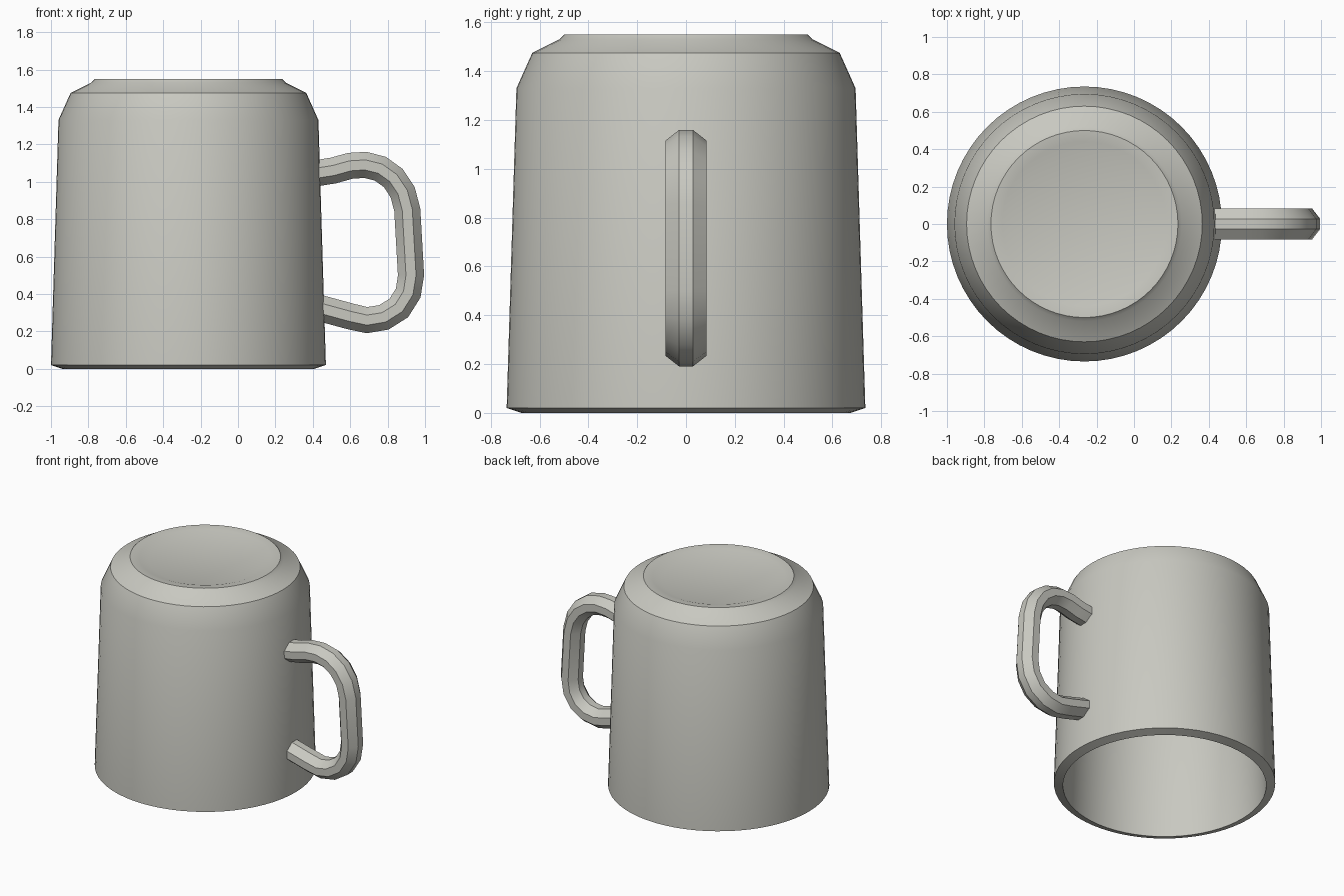
import bpy, bmesh, math
from mathutils import Vector

cube = bpy.data.objects.get("Cube")
if cube:
    bpy.data.objects.remove(cube, do_unlink=True)

clay = bpy.data.materials.new("warm light grey")
clay.use_nodes = True
colour = (0.58, 0.58, 0.53, 1)
clay.diffuse_color = colour
clay.node_tree.nodes["Principled BSDF"].inputs["Base Color"].default_value = colour

AXIS_X = -0.265
SEGMENTS = 64


def finish(bm, name, location=(0, 0, 0)):
    bmesh.ops.recalc_face_normals(bm, faces=bm.faces[:])
    mesh = bpy.data.meshes.new(name)
    bm.to_mesh(mesh)
    bm.free()
    obj = bpy.data.objects.new(name, mesh)
    obj.location = location
    bpy.context.collection.objects.link(obj)
    mesh.materials.append(clay)
    bpy.ops.object.select_all(action='DESELECT')
    obj.select_set(True)
    bpy.context.view_layer.objects.active = obj
    bpy.ops.object.shade_smooth_by_angle(angle=math.radians(30))
    return obj


# Upturned cup: recessed foot, outer wall, slanted rim, inner wall and floor
profile = [(0, 1.525), (0.38, 1.525), (0.44, 1.545), (0.50, 1.55), (0.52, 1.53),
           (0.63, 1.475), (0.695, 1.33), (0.735, 0.02),
           (0.675, 0), (0.64, 1.3), (0.58, 1.41), (0.45, 1.45), (0, 1.45)]
bm = bmesh.new()
points = [bm.verts.new((r, 0, z)) for r, z in profile]
edges = [bm.edges.new(pair) for pair in zip(points, points[1:])]
bmesh.ops.spin(bm, geom=points + edges, cent=(0, 0, 0), axis=(0, 0, 1),
               angle=math.tau, steps=SEGMENTS, use_merge=True)
bmesh.ops.remove_doubles(bm, verts=bm.verts[:], dist=0.0001)
finish(bm, "cup_body", (AXIS_X, 0, 0))

# Handle: eight-sided section swept along a rounded path in the xz plane
path = [Vector((x, 0, z)) for x, z in (
    (0.415, 1.045), (0.51, 1.06), (0.60, 1.085), (0.68, 1.09), (0.76, 1.07),
    (0.83, 1.02), (0.88, 0.945), (0.905, 0.85), (0.925, 0.50), (0.91, 0.405),
    (0.86, 0.325), (0.78, 0.275), (0.69, 0.26), (0.60, 0.28), (0.435, 0.325))]
quarter = [(0.083, 0.027), (0.028, 0.07)]
section = quarter + [(-y, n) for y, n in reversed(quarter)]
section += [(-y, -n) for y, n in section]

bm = bmesh.new()
rings = []
for i, p in enumerate(path):
    tangent = (path[min(i + 1, len(path) - 1)] - path[max(i - 1, 0)]).normalized()
    normal = Vector((-tangent.z, 0, tangent.x))
    rings.append([bm.verts.new(p + normal * n + Vector((0, y, 0))) for y, n in section])
for a, b in zip(rings, rings[1:]):
    for k in range(len(section)):
        j = (k + 1) % len(section)
        bm.faces.new((a[k], a[j], b[j], b[k]))
for end in (rings[0], rings[-1]):
    bm.faces.new(end)
finish(bm, "handle")
